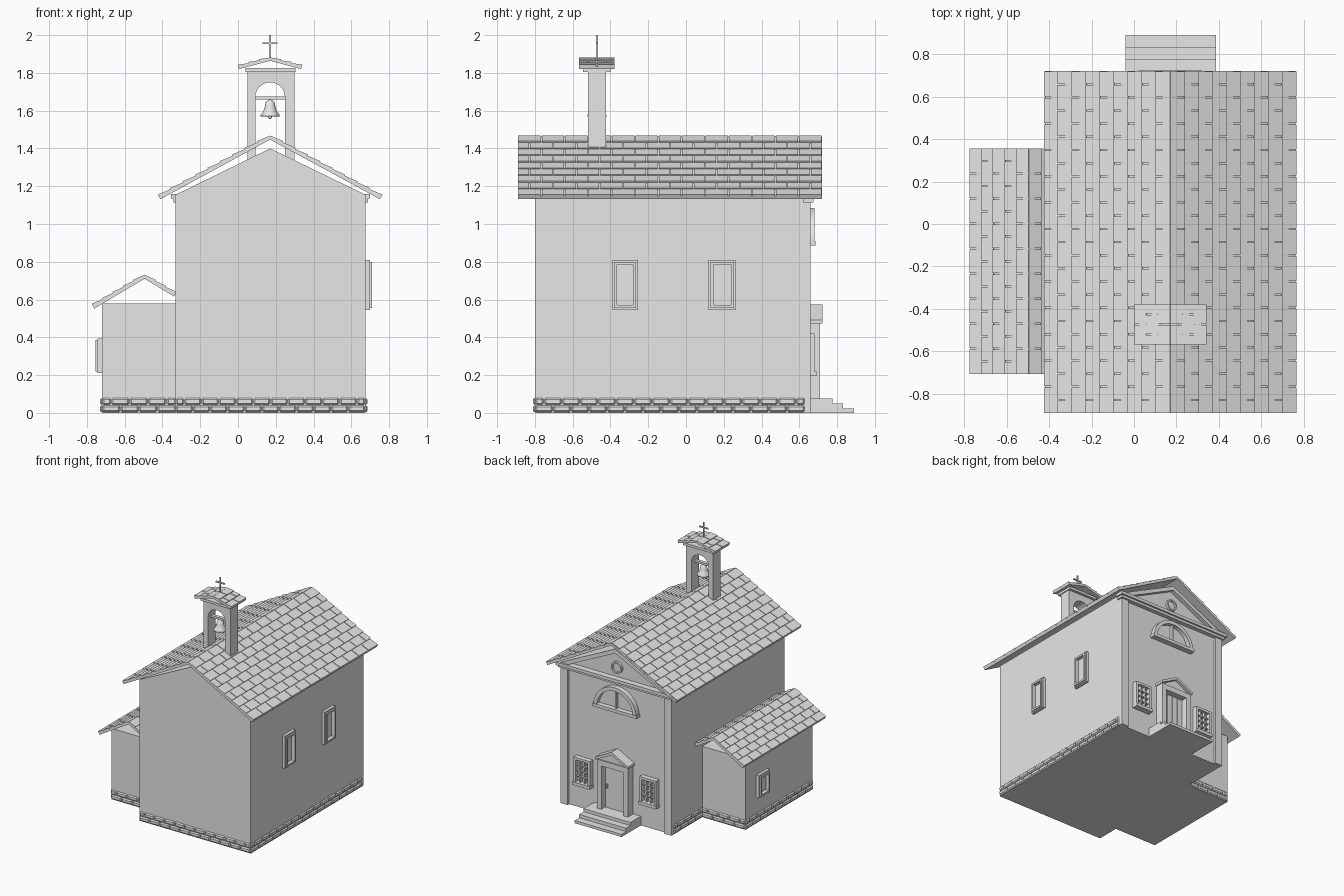
import bpy, bmesh, math
from mathutils import Vector

if "Cube" in bpy.data.objects:
    bpy.data.objects.remove(bpy.data.objects["Cube"])

plaster = bpy.data.materials.new("plain_grey")
plaster.use_nodes = True
GREY = (0.8, 0.8, 0.8, 1)
plaster.diffuse_color = GREY
plaster.node_tree.nodes["Principled BSDF"].inputs["Base Color"].default_value = GREY


def finish(name, bm, bevel=0, smooth=False):
    bmesh.ops.recalc_face_normals(bm, faces=bm.faces)
    mesh = bpy.data.meshes.new(name)
    bm.to_mesh(mesh)
    bm.free()
    mesh.materials.append(plaster)
    obj = bpy.data.objects.new(name, mesh)
    bpy.context.collection.objects.link(obj)
    if bevel:
        mod = obj.modifiers.new("Bevel", "BEVEL")
        mod.width, mod.segments = bevel, 1
    if smooth:
        mesh.shade_smooth()
    return obj


def add_prism(bm, pts, a, b):
    """Extrude an x-z outline from y=a to y=b."""
    face = bm.faces.new([bm.verts.new((x, a, z)) for x, z in pts])
    ext = bmesh.ops.extrude_face_region(bm, geom=[face])["geom"]
    moved = [v for v in ext if isinstance(v, bmesh.types.BMVert)]
    bmesh.ops.translate(bm, verts=moved, vec=(0, b - a, 0))


def add_box(bm, x0, x1, y0, y1, z0, z1):
    add_prism(bm, [(x0, z0), (x1, z0), (x1, z1), (x0, z1)], y0, y1)


def prism(name, pts, a, b):
    bm = bmesh.new()
    add_prism(bm, pts, a, b)
    return finish(name, bm)


def boxes(name, items, bevel=0):
    bm = bmesh.new()
    for item in items:
        add_box(bm, *item)
    return finish(name, bm, bevel)


def arc(cx, cz, r, a0=0, a1=180, n=20):
    return [(cx + r * math.cos(math.radians(a0 + (a1 - a0) * i / n)),
             cz + r * math.sin(math.radians(a0 + (a1 - a0) * i / n))) for i in range(n + 1)]


# Main dimensions
CX = 0.17                       # centre line of nave and facade
L, R = -0.33, 0.675             # nave side walls
BACK, FACE = -0.80, 0.64        # nave end walls
AL, AB, AF = -0.72, -0.61, 0.26  # annex walls
EAVE, GABLE = 1.155, 1.40

# Walls
prism("nave_walls", [(L, 0), (R, 0), (R, EAVE), (CX, GABLE), (L, EAVE)], BACK, FACE)
boxes("annex_walls", [(AL, L, AB, AF, 0, 0.58)])


# Tiled gable roofs
def roof_slope(name, ridge, drop, side, y0, y1, rows, length, thick):
    """One slope: a slab plus staggered, overlapping tiles."""
    run, fall = drop
    down = Vector((side * run, 0, -fall))
    total = down.length
    down.normalize()
    up = Vector((side * fall, 0, run)).normalized()
    lip = 0.010

    def at(s, n):
        p = Vector((ridge[0], 0, ridge[1] - lip)) + down * s + up * n
        return p.x, p.z

    bm = bmesh.new()
    under = (ridge[0], ridge[1] - lip - thick)
    add_prism(bm, [at(0, 0), at(total, 0), at(total, -thick), under], y0, y1)
    step = total / rows
    count = round((y1 - y0) / length)
    size = (y1 - y0) / count
    for row in range(rows):
        s0, s1 = row * step, (row + 1) * step
        outline = [at(s0, 0), at(s0, 0.003), at(s1, lip), at(s1, 0)]
        cuts = [y0 + size * k for k in range(count + 1)]
        if row % 2:
            cuts = [y0] + [c + size / 2 for c in cuts[:-1]] + [y1]
        for a, b in zip(cuts, cuts[1:]):
            add_prism(bm, outline, a + 0.003 * (a > y0), b - 0.003 * (b < y1))
    finish(name, bm)


for side, word in ((-1, "right"), (1, "left")):
    roof_slope(f"nave_roof_{word}", (CX, 1.475), (0.59, 0.318), side, -0.89, 0.72, 9, 0.124, 0.018)
    roof_slope(f"belfry_roof_{word}", (CX, 1.888), (0.168, 0.044), side, -0.567, -0.378, 3, 0.095, 0.014)
roof_slope("annex_roof_outer", (-0.495, 0.738), (0.275, 0.16), -1, -0.705, 0.355, 5, 0.124, 0.018)
roof_slope("annex_roof_inner", (-0.495, 0.738), (0.165, 0.096), 1, -0.705, 0.355, 3, 0.124, 0.018)


# Stone plinth: two staggered courses along each wall run
def plinth(bm, along, fixed, out, a, b):
    n = max(2, round((b - a) / 0.095))
    size = (b - a) / n
    for row in range(2):
        cuts = [a + size * k for k in range(n + 1)]
        if row:
            cuts = [a] + [c + size / 2 for c in cuts[:-1]] + [b]
        z = 0.004 + row * 0.039
        f0, f1 = sorted((fixed - out * 0.01, fixed + out * 0.01))
        for p, q in zip(cuts, cuts[1:]):
            span = (p + 0.002, q - 0.002)
            xy = (*span, f0, f1) if along == "x" else (f0, f1, *span)
            add_box(bm, *xy, z, z + 0.036)


bm = bmesh.new()
for run in (("x", BACK, -1, L, R), ("y", R, 1, BACK, 0.63), ("y", L, -1, AF, 0.63),
            ("y", L, -1, BACK, AB), ("x", AB, -1, AL, L), ("x", AF, 1, AL, L), ("y", AL, -1, AB, AF)):
    plinth(bm, *run)
finish("plinth_stones", bm, bevel=0.008)


# Framed side windows
def side_window(name, wall, out, y0, y1, z0, z1):
    items = []
    for inset, w, depth in ((0, 0.025, 0.024), (0.01, 0.015, 0.035)):
        xs = sorted((wall - out * 0.01, wall + out * depth))
        a, b, c, d = y0 + inset, y1 - inset, z0 + inset, z1 - inset
        items += [(*xs, a, a + w, c, d), (*xs, b - w, b, c, d),
                  (*xs, a + w, b - w, c, c + w), (*xs, a + w, b - w, d - w, d)]
    items.append((*sorted((wall - out * 0.01, wall + out * 0.006)), y0 + 0.02, y1 - 0.02, z0 + 0.02, z1 - 0.02))
    boxes(name, items)


side_window("nave_window_rear", R, 1, -0.39, -0.255, 0.545, 0.81)
side_window("nave_window_fore", R, 1, 0.12, 0.263, 0.545, 0.81)
side_window("annex_window", AL, -1, -0.02, 0.12, 0.21, 0.395)

# Facade: corner pilasters, cornice and raking mouldings
boxes("corner_pilasters", [(L, L + 0.065, 0.6, 0.66, 0, 1.13), (R - 0.065, R, 0.6, 0.66, 0, 1.13)])
boxes("facade_cornice", [(L - 0.012, R + 0.012, 0.62, 0.675, 1.115, 1.135),
                         (L - 0.026, R + 0.024, 0.62, 0.69, 1.135, 1.16)])
for edge, word in ((L, "right"), (R, "left")):
    prism(f"raking_moulding_{word}", [(edge, EAVE), (CX, GABLE), (CX, GABLE - 0.035), (edge, EAVE - 0.035)], 0.62, 0.675)

# Oculus and half-round window
bm = bmesh.new()
for a in (0, 180):
    add_prism(bm, arc(CX, 1.24, 0.048, a, a + 180, 12) + arc(CX, 1.24, 0.036, a + 180, a, 12), 0.63, 0.66)
finish("oculus_ring", bm)
prism("oculus_pane", arc(CX, 1.24, 0.04, 0, 345, 23), 0.63, 0.645)

prism("lunette_frame", arc(CX, 0.89, 0.195) + arc(CX, 0.89, 0.165, 180, 0), 0.63, 0.68)
prism("lunette_pane", arc(CX, 0.89, 0.17), 0.63, 0.645)
boxes("lunette_bars", [(CX - 0.2, CX + 0.2, 0.63, 0.686, 0.885, 0.91),
                       (CX - 0.008, CX + 0.008, 0.63, 0.665, 0.9, 1.06)])

# Barred facade windows
for cx, word in ((CX - 0.3, "right"), (CX + 0.3, "left")):
    x0, x1, z0, z1, w = cx - 0.075, cx + 0.075, 0.2, 0.42, 0.02
    items = [(x0, x0 + w, 0.63, 0.68, z0, z1), (x1 - w, x1, 0.63, 0.68, z0, z1),
             (x0, x1, 0.63, 0.68, z1 - w, z1), (x0 - 0.005, x1 + 0.005, 0.63, 0.69, z0 - 0.005, z0 + w),
             (x0 + w, x1 - w, 0.63, 0.645, z0 + w, z1 - w)]
    items += [(cx + d - 0.004, cx + d + 0.004, 0.64, 0.67, z0, z1) for d in (-0.02, 0.02)]
    items += [(x0, x1, 0.64, 0.668, z - 0.004, z + 0.004) for z in (0.265, 0.31, 0.355)]
    boxes(f"barred_window_{word}", items)

# Doorway
boxes("door_leaves", [(CX - 0.1 + k * 0.05, CX - 0.053 + k * 0.05, 0.63, 0.658, 0.07, 0.44) for k in range(4)])
boxes("door_handle", [(CX + 0.075, CX + 0.088, 0.65, 0.675, 0.24, 0.27)])
boxes("door_frame", [(CX - 0.14, CX - 0.1, 0.63, 0.71, 0.07, 0.43), (CX + 0.1, CX + 0.14, 0.63, 0.71, 0.07, 0.43),
                     (CX - 0.14, CX + 0.14, 0.63, 0.71, 0.43, 0.475)])
prism("door_tympanum", [(CX - 0.135, 0.475), (CX + 0.135, 0.475), (CX, 0.55)], 0.63, 0.70)
for s, word in ((-1, "right"), (1, "left")):
    prism(f"door_gable_{word}", [(CX, 0.573), (CX + s * 0.15, 0.493), (CX + s * 0.15, 0.472), (CX, 0.55)], 0.63, 0.722)
boxes("door_steps", [(-0.04, 0.385, 0.62, y, 0, z) for y, z in ((0.775, 0.075), (0.832, 0.05), (0.89, 0.022))])

# Bell tower with an arched opening
arch = arc(CX, 1.672, 0.078, 180, 0, 16)
prism("bell_tower", [(0.05, 1.33), (0.05, 1.812), (0.298, 1.812), (0.298, 1.33), (0.248, 1.33)]
      + arch[::-1] + [(0.092, 1.33)], -0.52, -0.423)
boxes("tower_cornice", [(0.04, 0.305, -0.545, -0.4, 1.805, 1.825)])
boxes("bell_beam", [(0.09, 0.25, -0.485, -0.458, 1.658, 1.675)])
boxes("roof_cross", [(CX - 0.005, CX + 0.005, -0.477, -0.467, 1.87, 2.0),
                     (CX - 0.04, CX + 0.04, -0.477, -0.467, 1.952, 1.962)])

# Bell and clapper
bm = bmesh.new()
profile = [(0, 1.66), (0.012, 1.655), (0.024, 1.645), (0.028, 1.62), (0.036, 1.595),
           (0.05, 1.578), (0.05, 1.57), (0.04, 1.574), (0, 1.63)]
vs = [bm.verts.new((CX + r, -0.472, z)) for r, z in profile]
es = [bm.edges.new(pair) for pair in zip(vs, vs[1:])]
bmesh.ops.spin(bm, geom=vs + es, cent=(CX, -0.472, 0), axis=(0, 0, 1), angle=math.tau, steps=24)
bmesh.ops.remove_doubles(bm, verts=bm.verts, dist=0.0005)
finish("bell", bm, smooth=True)
bm = bmesh.new()
bmesh.ops.create_uvsphere(bm, u_segments=12, v_segments=8, radius=0.01)
bmesh.ops.translate(bm, verts=bm.verts, vec=(CX, -0.472, 1.565))
finish("bell_clapper", bm, smooth=True)
